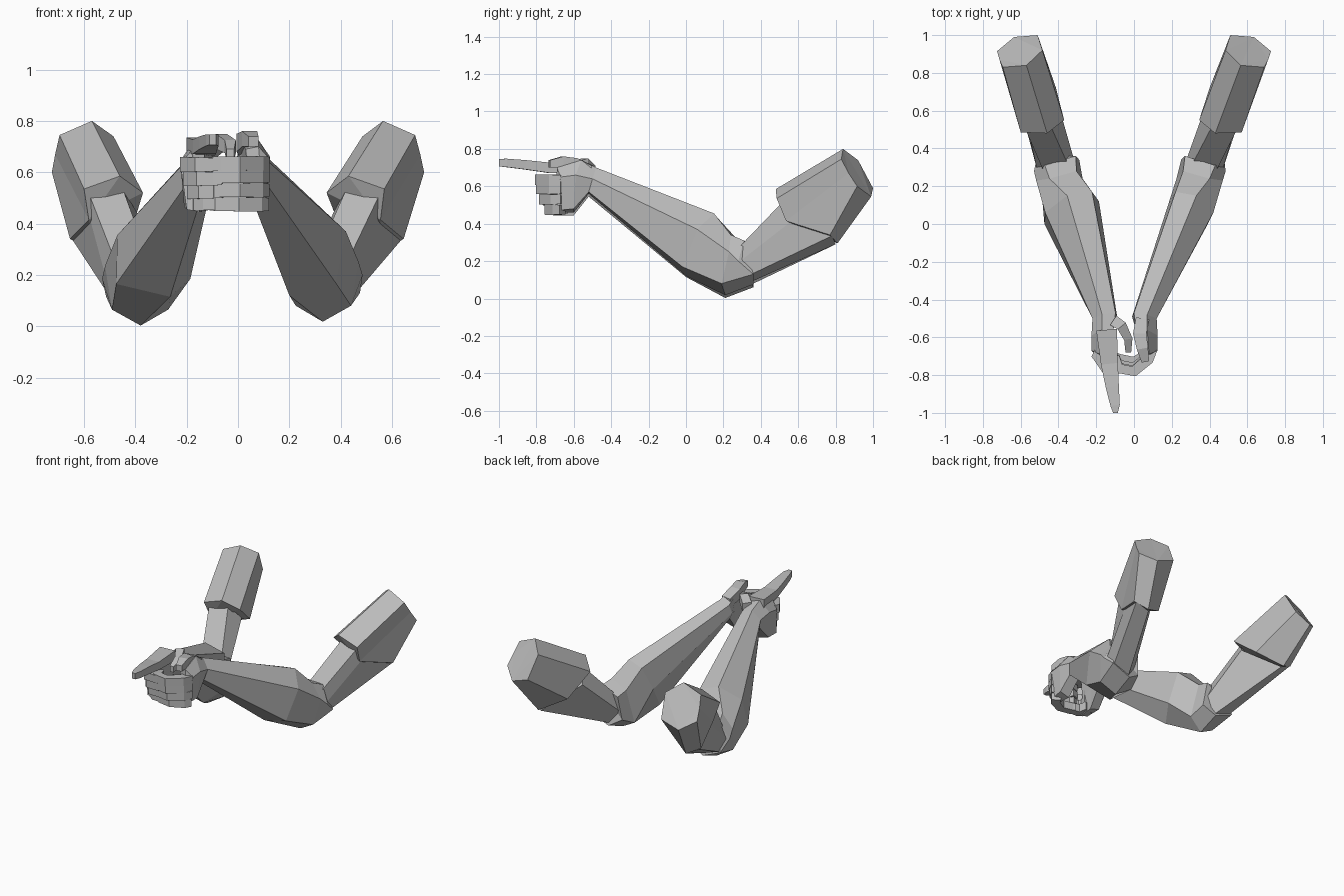
import bpy, bmesh
from mathutils import Vector

grey = bpy.data.materials.new("grey")
grey.diffuse_color = (0.5, 0.5, 0.5, 1)


def loft(name, rings, place=lambda p: p):
    """Skin matching rings of points into one closed, flat-faced part."""
    bm = bmesh.new()
    rows = [[bm.verts.new(place(p)) for p in ring] for ring in rings]
    n = len(rows[0])
    for a, b in zip(rows, rows[1:]):
        for i in range(n):
            j = (i + 1) % n
            bm.faces.new((a[i], a[j], b[j], b[i]))
    for end in (rows[0], rows[-1]):
        cap = bm.faces.new(end)
        bmesh.ops.triangulate(bm, faces=[cap])
    bmesh.ops.recalc_face_normals(bm, faces=bm.faces[:])
    mesh = bpy.data.meshes.new(name)
    bm.to_mesh(mesh)
    bm.free()
    mesh.materials.append(grey)
    obj = bpy.data.objects.new(name, mesh)
    bpy.context.collection.objects.link(obj)


def digit(name, path, widths, heights):
    """Box-section finger following a bent path."""
    pts = [Vector(p) for p in path]
    rings = []
    for i, p in enumerate(pts):
        d = pts[min(i + 1, len(pts) - 1)] - pts[max(i - 1, 0)]
        side = Vector((-d.y, d.x, 0)).normalized() * widths[i] / 2
        up = Vector((0, 0, heights[i] / 2))
        rings.append([p + side + up, p - side + up, p - side - up, p + side - up])
    loft(name, rings)


def right(p):
    return p


def left(p):
    # mirrored arm, swung a little further out at the hand
    x, y, z = p
    return (-x - 0.1 * max(0, min(1, (0.9 - y) / 1.4)), y, z - 0.015 * (y < 0.4))


# Ring order: top inner, top outer, outer, bottom outer, bottom inner, inner
wrist = [(0.0, -0.47, 0.68), (0.07, -0.48, 0.70), (0.12, -0.50, 0.64),
         (0.10, -0.52, 0.57), (0.03, -0.52, 0.56), (-0.01, -0.49, 0.62)]
muscle_right = [(0.22, 0.17, 0.43), (0.33, 0.15, 0.455), (0.42, 0.06, 0.37),
                (0.38, -0.02, 0.17), (0.20, 0.0, 0.12), (0.18, 0.10, 0.27)]
muscle_left = [(0.17, 0.17, 0.42), (0.30, 0.15, 0.465), (0.41, 0.06, 0.37),
               (0.41, 0.0, 0.18), (0.20, 0.0, 0.13), (0.13, 0.12, 0.20)]
elbow = [(0.26, 0.28, 0.31), (0.40, 0.24, 0.34), (0.47, 0.23, 0.25),
         (0.44, 0.19, 0.08), (0.33, 0.21, 0.018), (0.225, 0.24, 0.08)]
cuff = [(0.27, 0.36, 0.29), (0.43, 0.31, 0.31), (0.485, 0.28, 0.20),
        (0.475, 0.36, 0.13), (0.34, 0.36, 0.075), (0.25, 0.34, 0.13)]
arm_low = [(0.30, 0.30, 0.26), (0.43, 0.27, 0.26), (0.47, 0.29, 0.20),
           (0.46, 0.35, 0.13), (0.34, 0.35, 0.09), (0.27, 0.32, 0.17)]
arm_high = [(0.42, 0.53, 0.53), (0.55, 0.51, 0.51), (0.55, 0.56, 0.41),
            (0.635, 0.78, 0.335), (0.55, 0.80, 0.29), (0.37, 0.60, 0.44)]
hem = [(0.43, 0.48, 0.585), (0.57, 0.485, 0.535), (0.555, 0.535, 0.415),
       (0.645, 0.77, 0.34), (0.56, 0.81, 0.295), (0.40, 0.72, 0.38),
       (0.345, 0.55, 0.52)]
sleeve_end = [(0.565, 0.84, 0.80), (0.69, 0.83, 0.745), (0.71, 0.87, 0.67),
              (0.725, 0.915, 0.60), (0.635, 0.99, 0.545), (0.51, 1.0, 0.59),
              (0.485, 0.92, 0.74)]
hand_mid = [(0.01, -0.56, 0.72), (0.07, -0.56, 0.74), (0.125, -0.59, 0.66),
            (0.11, -0.60, 0.48), (0.04, -0.60, 0.46), (0.02, -0.56, 0.60)]
knuckles = [(0.03, -0.68, 0.69), (0.08, -0.69, 0.70), (0.125, -0.67, 0.65),
            (0.10, -0.70, 0.47), (0.05, -0.71, 0.46), (0.04, -0.68, 0.58)]

# Both arms
for tag, place, muscle in (("right", right, muscle_right),
                           ("left", left, muscle_left)):
    loft(tag + "_forearm", [wrist, muscle, elbow, cuff], place)
    loft(tag + "_upper_arm", [arm_low, arm_high], place)
    loft(tag + "_sleeve", [hem, sleeve_end], place)
    loft(tag + "_palm", [wrist, hand_mid, knuckles], place)

# Right fist: four fingers stacked and curled inwards, lower ones shorter
for i, z in enumerate((0.635, 0.585, 0.53, 0.475)):
    s = (0, 0.005, 0.02, 0.05)[i]
    digit(f"right_finger_{i + 1}",
          [(0.095, -0.66, z), (0.075, -0.715 + s / 2, z), (0.0, -0.78 + s, z),
           (-0.08, -0.765 + s, z), (-0.10, -0.70, z)],
          (0.06, 0.06, 0.055, 0.055, 0.045), (0.05, 0.055, 0.054, 0.052, 0.045))

# Left fist: fingers curled round to meet the right ones
for i, z in enumerate((0.63, 0.575, 0.525, 0.48)):
    s = (0, 0.01, 0.025, 0.05)[i]
    digit(f"left_finger_{i + 1}",
          [(-0.16, -0.64, z), (-0.195 + s, -0.70, z),
           (-0.155 + s / 2, -0.76 + s, z), (-0.06, -0.77 + s, z)],
          (0.06, 0.06, 0.055, 0.045), (0.055, 0.058, 0.056, 0.05))

# Left index finger pointing forward
digit("left_index_finger",
      [(-0.145, -0.56, 0.70), (-0.13, -0.74, 0.70), (-0.115, -0.86, 0.715),
       (-0.10, -0.96, 0.725), (-0.098, -1.0, 0.727)],
      (0.11, 0.09, 0.07, 0.05, 0.025), (0.07, 0.055, 0.05, 0.045, 0.04))

# Thumbs
digit("right_thumb",
      [(0.045, -0.50, 0.68), (0.03, -0.58, 0.715), (0.045, -0.66, 0.73),
       (0.06, -0.73, 0.72)], (0.07, 0.07, 0.06, 0.04), (0.06, 0.07, 0.06, 0.04))
digit("left_thumb",
      [(-0.11, -0.51, 0.68), (-0.065, -0.54, 0.72), (-0.03, -0.61, 0.70),
       (-0.03, -0.68, 0.67)], (0.06, 0.055, 0.045, 0.03), (0.06, 0.06, 0.05, 0.04))
